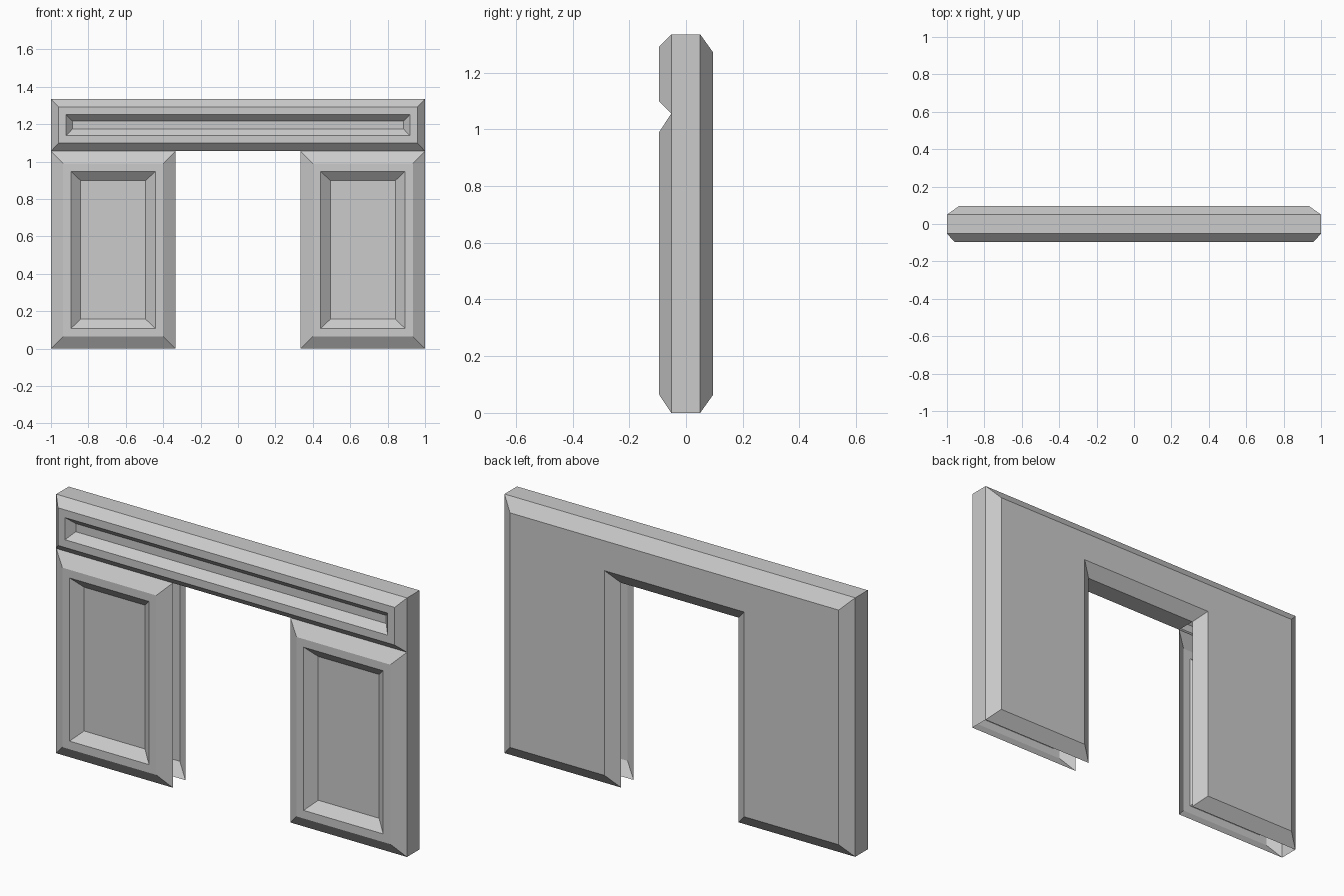
import bpy

if "Cube" in bpy.data.objects:
    bpy.data.objects.remove(bpy.data.objects["Cube"])

W, H = 1.0, 1.335          # half width, total height
OPEN_X, OPEN_Z = 0.335, 1.055
Y_FACE, Y_FRONT, Y_REAR, Y_BACK = -0.095, -0.052, 0.05, 0.095


def add_object(name, verts, faces):
    mesh = bpy.data.meshes.new(name)
    mesh.from_pydata(verts, [], faces)
    mesh.update()
    obj = bpy.data.objects.new(name, mesh)
    bpy.context.collection.objects.link(obj)
    return obj


def bridge(a, b, n, edges=None):
    """Quads joining loop a to loop b (start indices)."""
    return [(a + i, a + (i + 1) % n, b + (i + 1) % n, b + i)
            for i in (range(n) if edges is None else edges)]


def recessed_panel(name, x0, x1, z0, z1, steps):
    """Nested rectangles; steps = (x inset, z inset, y), closed at the last."""
    verts, faces = [], []
    for k, (dx, dz, y) in enumerate(steps):
        verts += [(x0 + dx, y, z0 + dz), (x1 - dx, y, z0 + dz),
                  (x1 - dx, y, z1 - dz), (x0 + dx, y, z1 - dz)]
        if k:
            faces += bridge(4 * k - 4, 4 * k, 4)
    last = len(verts) - 4
    faces.append(tuple(range(last, last + 4)))
    return add_object(name, verts, faces)


# Drawer-like panel across the top
recessed_panel("top_panel", -W, W, OPEN_Z, H, [
    (0, 0, Y_FRONT), (0.04, 0.043, Y_FACE),
    (0.08, 0.083, Y_FACE), (0.115, 0.119, Y_FACE + 0.038)])

# Two mirrored leg panels
for side, sign in (("left", -1), ("right", 1)):
    xa, xb = sorted((sign * OPEN_X, sign * W))
    recessed_panel(side + "_leg_panel", xa, xb, 0, OPEN_Z, [
        (0, 0, Y_FRONT), (0.065, 0.065, Y_FACE),
        (0.106, 0.107, Y_FACE), (0.159, 0.157, Y_FRONT)])


def arch(d, y):
    """Portal outline inset by d at depth y."""
    o, t = OPEN_X + d, OPEN_Z + d
    w, h = W - d, H - d
    return [(x, y, z) for x, z in (
        (-w, d), (-o, d), (-o, t), (o, t), (o, d), (w, d), (w, h), (-w, h))]


# Bevelled back; walls only on outer sides, top and head of the opening
verts = arch(0, Y_FRONT) + arch(0, Y_REAR) + arch(0.063, Y_BACK)
faces = [f[::-1] for f in bridge(0, 8, 8, (2, 5, 6, 7))]
faces += [f[::-1] for f in bridge(8, 16, 8)]
# Back face split into two legs and a lintel
faces += [(16, 23, 18, 17), (18, 23, 22, 19), (19, 22, 21, 20)]
add_object("back_frame", verts, faces)
